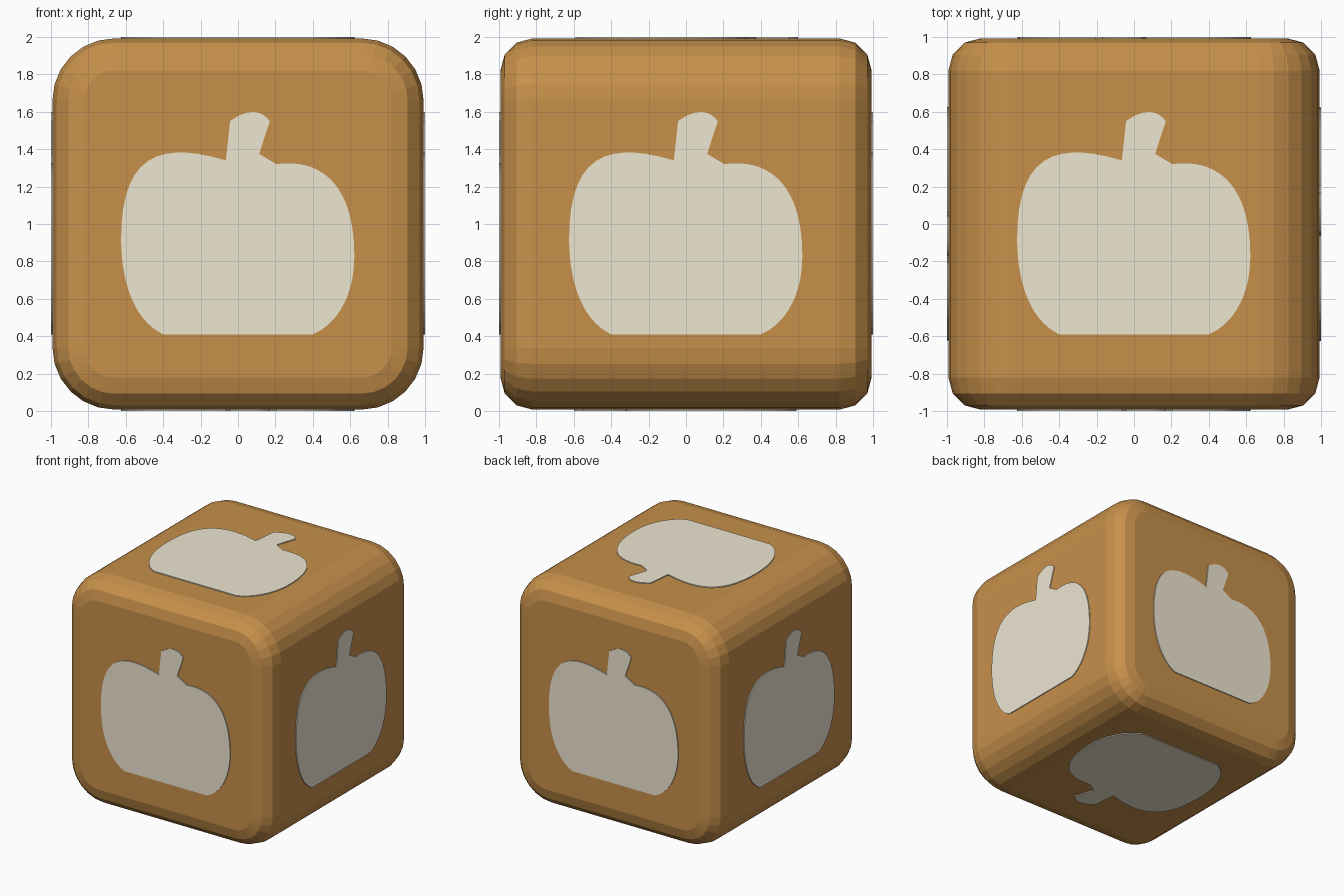
import bpy, bmesh
from math import sin, cos, radians
from mathutils import Matrix, Vector

if "Cube" in bpy.data.objects:
    bpy.data.objects.remove(bpy.data.objects["Cube"])

HALF = 0.992      # half size of the block
CORNER = 0.33     # big rounding of the front outline
BEVEL = 0.17      # small rounding of the front and back rims
FACE = 1.0        # distance of inlay surface from the centre
CENTRE = Matrix.Translation((0, 0, 1))


def material(name, rgb):
    m = bpy.data.materials.new(name)
    m.diffuse_color = (*rgb, 1)
    m.use_nodes = True
    m.node_tree.nodes["Principled BSDF"].inputs["Base Color"].default_value = m.diffuse_color
    return m


def finish(bm, name, mat):
    bmesh.ops.recalc_face_normals(bm, faces=bm.faces)
    me = bpy.data.meshes.new(name)
    bm.to_mesh(me)
    bm.free()
    me.materials.append(mat)
    ob = bpy.data.objects.new(name, me)
    bpy.context.collection.objects.link(ob)
    return ob


def bridge(bm, a, b):
    n = len(a)
    for i in range(n):
        j = (i + 1) % n
        bm.faces.new((a[i], a[j], b[j], b[i]))


def rounded_ring(bm, inset, y):
    c, r = HALF - CORNER, CORNER - inset
    ring = []
    for q, (sx, sz) in enumerate(((1, 1), (-1, 1), (-1, -1), (1, -1))):
        for k in range(7):
            a = radians(90 * q + 15 * k)
            ring.append(bm.verts.new((sx * c + r * cos(a), y, 1 + sz * c + r * sin(a))))
    return ring


def bezier(p0, p1, p2, p3, n=14):
    pts = [Vector(p) for p in (p0, p1, p2, p3)]
    out = []
    for i in range(n):
        t = i / n
        s = 1 - t
        out.append(pts[0] * s**3 + pts[1] * 3 * s * s * t + pts[2] * 3 * s * t * t + pts[3] * t**3)
    return out


wood = material("orange_brown", (0.57, 0.28, 0.07))
cream = material("cream", (0.85, 0.79, 0.64))

# Block: rounded outline lofted from front rim to back rim
bm = bmesh.new()
steps = [(BEVEL * (1 - sin(radians(a))), HALF - BEVEL * (1 - cos(radians(a)))) for a in (0, 30, 60, 90)]
layers = [(d, -y) for d, y in steps] + [(d, y) for d, y in reversed(steps)]
rings = [rounded_ring(bm, d, y) for d, y in layers]
for a, b in zip(rings, rings[1:]):
    bridge(bm, a, b)
bm.faces.new(rings[0])
bm.faces.new(rings[-1])
finish(bm, "rounded_block", wood)

# Pumpkin outline, clockwise from the lower left
outline = (
    bezier((-0.40, -0.59), (-0.55, -0.52), (-0.625, -0.32), (-0.625, -0.08))
    + bezier((-0.625, -0.08), (-0.625, 0.36), (-0.43, 0.45), (-0.065, 0.34))
    + [Vector((-0.065, 0.34))]
    + bezier((-0.042, 0.55), (0.04, 0.61), (0.12, 0.62), (0.17, 0.55), 10)
    + [Vector(p) for p in ((0.17, 0.55), (0.113, 0.375))]
    + bezier((0.205, 0.32), (0.47, 0.355), (0.622, 0.18), (0.622, -0.17), 18)
    + bezier((0.622, -0.17), (0.622, -0.37), (0.54, -0.53), (0.40, -0.59))
    + [Vector((0.40, -0.59))]
)


def inlay(name, rotation):
    bm = bmesh.new()
    top = [bm.verts.new((p.x, -FACE, p.y)) for p in outline]
    base = [bm.verts.new((p.x, -HALF + 0.001, p.y)) for p in outline]
    face = bm.faces.new(top)
    bridge(bm, top, base)
    face.normal_update()
    if face.normal.y > 0:
        bmesh.ops.reverse_faces(bm, faces=bm.faces)
    bmesh.ops.triangulate(bm, faces=[face])
    bm.transform(CENTRE @ rotation)
    finish(bm, name, cream)


# One inlay per side: four around z, then top and bottom around x
for i, side in enumerate(("front", "right", "back", "left")):
    inlay(side + "_pumpkin_inlay", Matrix.Rotation(radians(90 * i), 4, 'Z'))
inlay("top_pumpkin_inlay", Matrix.Rotation(radians(-90), 4, 'X'))
inlay("bottom_pumpkin_inlay", Matrix.Rotation(radians(90), 4, 'X'))
